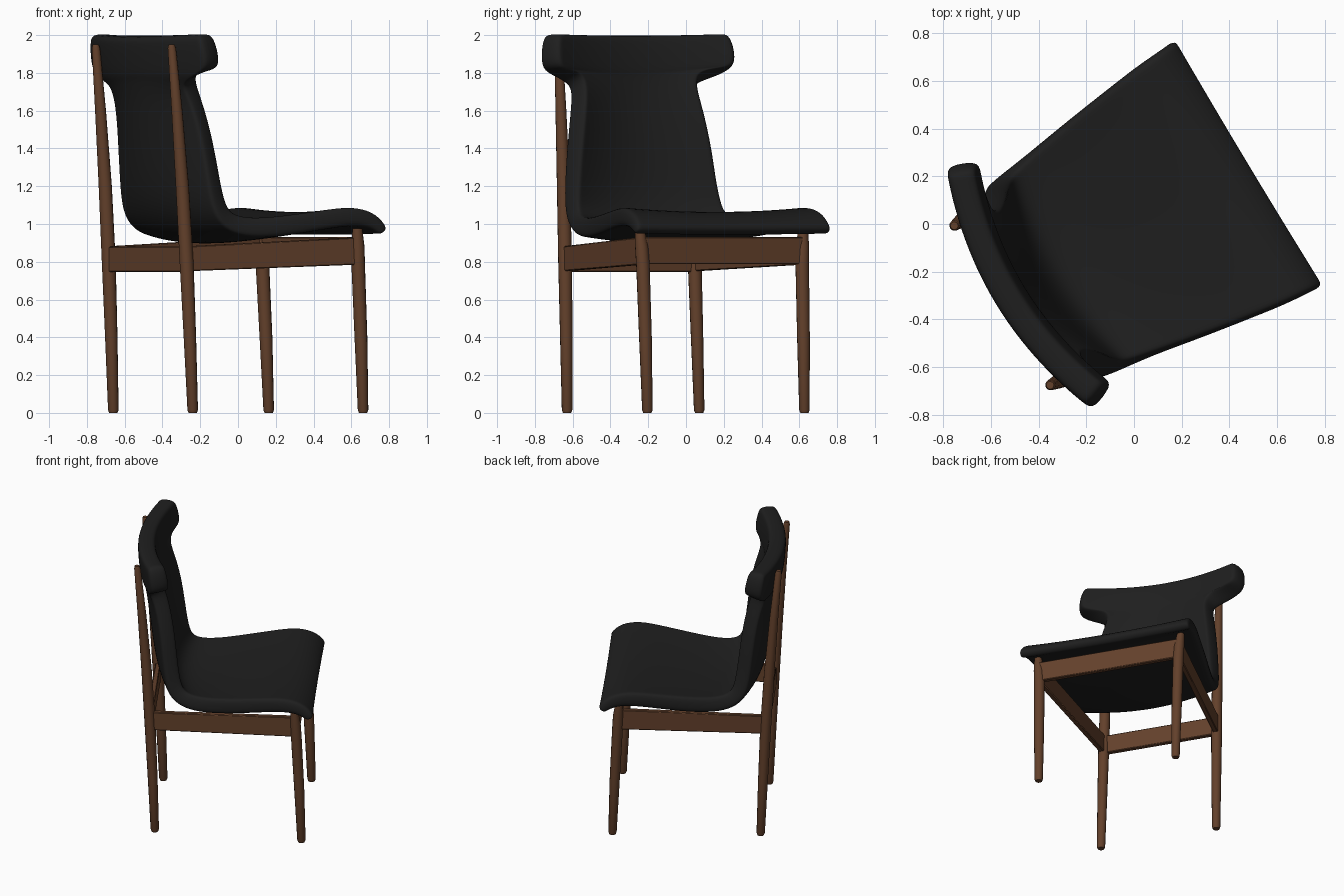
import bpy, bmesh, math
from mathutils import Matrix, Vector

if "Cube" in bpy.data.objects:
    bpy.data.objects.remove(bpy.data.objects["Cube"])

# Local frame: x forward, y sideways; the chair is turned on the floor
PLACE = Matrix.Translation((0.008, -0.013, 0)) @ Matrix.Rotation(math.radians(31), 4, 'Z')


def material(name, rgb, rough):
    m = bpy.data.materials.new(name)
    m.use_nodes = True
    m.diffuse_color = (*rgb, 1)
    bsdf = m.node_tree.nodes["Principled BSDF"]
    bsdf.inputs["Base Color"].default_value = (*rgb, 1)
    bsdf.inputs["Roughness"].default_value = rough
    return m


WOOD = material("brown wood", (0.125, 0.052, 0.024), 0.5)
BLACK = material("black upholstery", (0.0135, 0.0135, 0.0135), 0.6)


def finish(bm, name, mat):
    bmesh.ops.recalc_face_normals(bm, faces=bm.faces)
    me = bpy.data.meshes.new(name)
    bm.to_mesh(me)
    bm.free()
    me.transform(PLACE)
    me.materials.append(mat)
    ob = bpy.data.objects.new(name, me)
    bpy.context.collection.objects.link(ob)
    bpy.ops.object.select_all(action='DESELECT')
    ob.select_set(True)
    bpy.context.view_layer.objects.active = ob
    bpy.ops.object.shade_smooth_by_angle(angle=math.radians(40))
    return ob


def leg(name, stations, shift, sides=14):
    """Turned leg: round sections (x, y, z, radius) joined bottom to top."""
    bm = bmesh.new()
    rings = []
    for x, y, z, r in stations:
        angles = [math.tau * i / sides for i in range(sides)]
        rings.append([bm.verts.new((x + r * math.cos(a), y + shift + r * math.sin(a), z)) for a in angles])
    for low, high in zip(rings, rings[1:]):
        for i in range(sides):
            j = (i + 1) % sides
            bm.faces.new((low[i], low[j], high[j], high[i]))
    bm.faces.new(rings[0])
    bm.faces.new(rings[-1])
    finish(bm, name, WOOD)


def rail(name, a, b, thick=0.035):
    """Flat rail between two ends, each (x, y, bottom, top)."""
    bm = bmesh.new()
    run = Vector((b[0] - a[0], b[1] - a[1], 0)).normalized()
    side = Vector((-run.y, run.x, 0)) * thick / 2
    ends = []
    for x, y, lo, hi in (a, b):
        p, q = Vector((x, y, lo)), Vector((x, y, hi))
        ends.append([bm.verts.new(c) for c in (p - side, p + side, q + side, q - side)])
    for i in range(4):
        j = (i + 1) % 4
        bm.faces.new((ends[0][i], ends[0][j], ends[1][j], ends[1][i]))
    for e in ends:
        bm.faces.new(e)
    bmesh.ops.bevel(bm, geom=list(bm.edges), offset=0.005, segments=1, affect='EDGES')
    finish(bm, name, WOOD)


# Legs and side rails, mirrored; front and back pairs sit slightly off centre
FRONT, BACK = -0.016, 0.007
for label, s in (("left", 1), ("right", -1)):
    leg(label + "_front_leg", [
        (0.462, s * 0.485, 0, 0.022), (0.462, s * 0.485, 0.015, 0.028),
        (0.447, s * 0.488, 0.4, 0.034), (0.428, s * 0.492, 0.78, 0.036),
        (0.423, s * 0.497, 0.88, 0.035), (0.415, s * 0.505, 0.975, 0.026)], FRONT)
    leg(label + "_back_leg", [
        (-0.53, s * 0.408, 0, 0.022), (-0.53, s * 0.408, 0.015, 0.028),
        (-0.545, s * 0.404, 0.4, 0.033), (-0.563, s * 0.4, 0.8, 0.037),
        (-0.587, s * 0.396, 1.2, 0.035), (-0.618, s * 0.393, 1.6, 0.029),
        (-0.648, s * 0.39, 1.93, 0.022), (-0.65, s * 0.39, 1.95, 0.016)], BACK)
    rail(label + "_side_rail", (-0.563, s * 0.4 + BACK, 0.75, 0.882),
         (0.425, s * 0.494 + FRONT, 0.785, 0.93))

# Cross rails
rail("front_rail", (0.428, FRONT - 0.49, 0.787, 0.93), (0.428, FRONT + 0.49, 0.787, 0.93))
rail("back_rail", (-0.563, BACK - 0.4, 0.747, 0.88), (-0.563, BACK + 0.4, 0.747, 0.88))

# Padded shell rows: centre line (x, z), half width, curl of the edges, thickness, sideways shift
ROWS = [
    (0.53, 0.955, 0.6, 0.0, 0.045, -0.013), (0.51, 0.975, 0.6, 0.008, 0.07, -0.013),
    (0.45, 1.007, 0.595, 0.02, 0.09, -0.013), (0.35, 1.02, 0.587, 0.026, 0.1, -0.011),
    (0.2, 1.0, 0.565, 0.026, 0.1, -0.008), (0.0, 0.968, 0.535, 0.028, 0.105, -0.004),
    (-0.18, 0.945, 0.503, 0.035, 0.105, 0), (-0.32, 0.95, 0.482, 0.048, 0.105, 0),
    (-0.42, 0.998, 0.47, 0.068, 0.105, 0), (-0.475, 1.09, 0.46, 0.083, 0.105, 0),
    (-0.505, 1.2, 0.448, 0.094, 0.105, 0), (-0.528, 1.36, 0.43, 0.1, 0.105, 0.004),
    (-0.548, 1.52, 0.403, 0.098, 0.105, 0.008), (-0.566, 1.65, 0.375, 0.085, 0.105, 0.012),
    (-0.578, 1.72, 0.365, 0.07, 0.11, 0.014), (-0.586, 1.765, 0.39, 0.065, 0.115, 0.017),
    (-0.591, 1.785, 0.5, 0.09, 0.12, 0.024), (-0.596, 1.81, 0.57, 0.118, 0.13, 0.03),
    (-0.605, 1.89, 0.575, 0.118, 0.13, 0.033), (-0.614, 1.965, 0.56, 0.112, 0.12, 0.033),
    (-0.617, 1.997, 0.535, 0.105, 0.1, 0.033),
]
THICKEST = max(row[4] for row in ROWS)
COLUMNS = [-1, -0.94, -0.78, -0.55, -0.28, 0, 0.28, 0.55, 0.78, 0.94, 1]
bm = bmesh.new()
grid = []
for i, (x, z, half, curl, thick, shift) in enumerate(ROWS):
    before, after = ROWS[max(i - 1, 0)], ROWS[min(i + 1, len(ROWS) - 1)]
    along = Vector((after[0] - before[0], 0, after[1] - before[1])).normalized()
    normal = Vector((along.z, 0, -along.x))
    grid.append([bm.verts.new(Vector((x, t * half + shift, z)) + normal * curl * t * t) for t in COLUMNS])
for low, high in zip(grid, grid[1:]):
    for i in range(len(COLUMNS) - 1):
        bm.faces.new((low[i], low[i + 1], high[i + 1], high[i]))
shell = finish(bm, "padded_seat_and_back", BLACK)

# Padding thickness varies by row
group = shell.vertex_groups.new(name="padding")
for i, row in enumerate(ROWS):
    first = i * len(COLUMNS)
    group.add(list(range(first, first + len(COLUMNS))), row[4] / THICKEST, 'REPLACE')
pad = shell.modifiers.new("Padding", 'SOLIDIFY')
pad.thickness = THICKEST
pad.offset = 0
pad.vertex_group = group.name
soft = shell.modifiers.new("Soft", 'SUBSURF')
soft.levels = soft.render_levels = 2
shell.data.shade_smooth()
